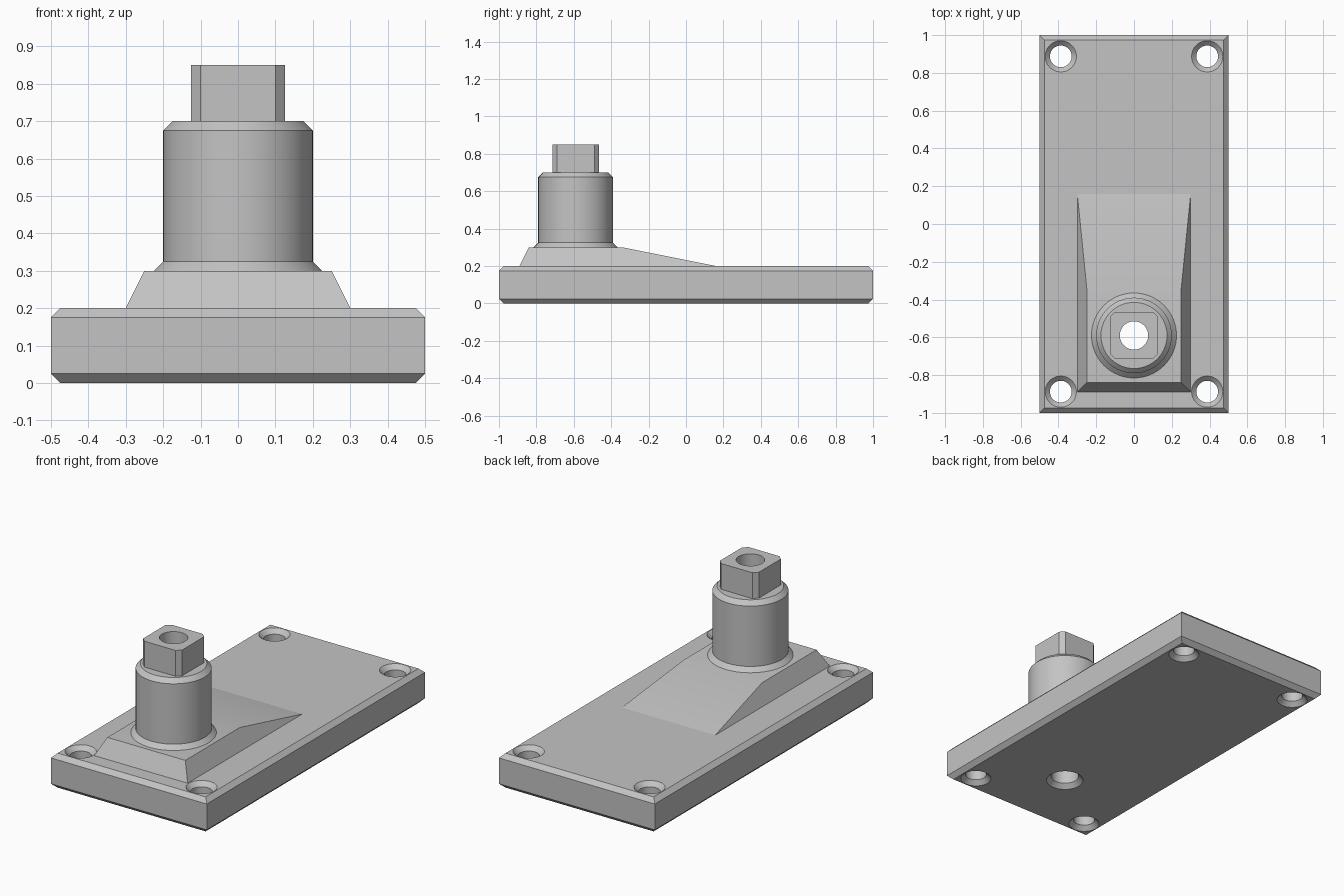
import bpy
import math

cube = bpy.data.objects.get("Cube")
if cube:
    bpy.data.objects.remove(cube, do_unlink=True)

# Single grey for the whole fitting
GREY = (0.55, 0.55, 0.55, 1.0)
grey = bpy.data.materials.new("matte_grey")
grey.use_nodes = True
grey.diffuse_color = GREY
grey.node_tree.nodes["Principled BSDF"].inputs["Base Color"].default_value = GREY

POST_Y = -0.59
CHAMFER = 0.025


def rect(x, front, back, z):
    return [(-x, front, z), (x, front, z), (x, back, z), (-x, back, z)]


def circle(cx, cy, r, z, sides=64):
    turns = [2 * math.pi * i / sides for i in range(sides)]
    return [(cx + r * math.cos(a), cy + r * math.sin(a), z) for a in turns]


def clipped_square(cy, half, clip, z):
    k = half - clip
    outline = [(-k, -half), (k, -half), (half, -k), (half, k),
               (k, half), (-k, half), (-half, k), (-half, -k)]
    return [(x, cy + y, z) for x, y in outline]


def loft(name, rings):
    """Skin equal-sized rings from bottom to top and cap both ends."""
    n = len(rings[0])
    verts = [p for ring in rings for p in ring]
    faces = [tuple(reversed(range(n))), tuple(range(len(verts) - n, len(verts)))]
    for k in range(len(rings) - 1):
        for i in range(n):
            j = (i + 1) % n
            faces.append((k * n + i, k * n + j, (k + 1) * n + j, (k + 1) * n + i))
    mesh = bpy.data.meshes.new(name)
    mesh.from_pydata(verts, [], faces)
    mesh.materials.append(grey)
    obj = bpy.data.objects.new(name, mesh)
    bpy.context.collection.objects.link(obj)
    return obj


def turned(name, cx, cy, profile):
    return loft(name, [circle(cx, cy, r, z) for r, z in profile])


def select_only(obj):
    bpy.ops.object.select_all(action="DESELECT")
    obj.select_set(True)
    bpy.context.view_layer.objects.active = obj


def cut(obj, cutter):
    mod = obj.modifiers.new("hole", "BOOLEAN")
    mod.operation = "DIFFERENCE"
    mod.solver = "EXACT"
    mod.object = cutter
    select_only(obj)
    bpy.ops.object.modifier_apply(modifier=mod.name)


# Base plate with chamfered top and bottom rims
plate = loft("base_plate", [
    rect(0.5 - inset, -1 + inset, 1 - inset, z)
    for inset, z in ((CHAMFER, 0), (0, CHAMFER), (0, 0.2 - CHAMFER), (CHAMFER, 0.2))])

# Pedestal with a long ramp towards the back
pedestal = loft("ramped_pedestal", [rect(0.30, -0.89, 0.16, 0.2),
                                    rect(0.25, -0.84, -0.34, 0.3)])

# Round post with flared foot and chamfered shoulder
post = turned("round_post", 0, POST_Y, [(0.225, 0.3), (0.2, 0.325),
                                        (0.2, 0.675), (0.175, 0.7)])

# Square drive with clipped corners
drive = loft("square_drive", [clipped_square(POST_Y, 0.125, CHAMFER, z)
                              for z in (0.7, 0.85)])

parts = [plate, pedestal, post, drive]
cutters = []

# Countersunk mounting holes, one per corner
for sx in (-1, 1):
    for sy in (-1, 1):
        hole = turned("mounting_hole_cutter", sx * 0.3875, sy * 0.8875, [
            (0.0925, -0.01), (0.0575, CHAMFER), (0.0575, 0.2 - CHAMFER), (0.0925, 0.21)])
        cut(plate, hole)
        cutters.append(hole)

# Central bore through every part, countersunk underneath
bore = turned("bore_cutter", 0, POST_Y, [(0.11, -0.01), (0.075, CHAMFER), (0.075, 1)])
cutters.append(bore)
for part in parts:
    cut(part, bore)

for cutter in cutters:
    bpy.data.objects.remove(cutter, do_unlink=True)

for part in parts:
    select_only(part)
    bpy.ops.object.shade_smooth_by_angle(angle=math.radians(30))
